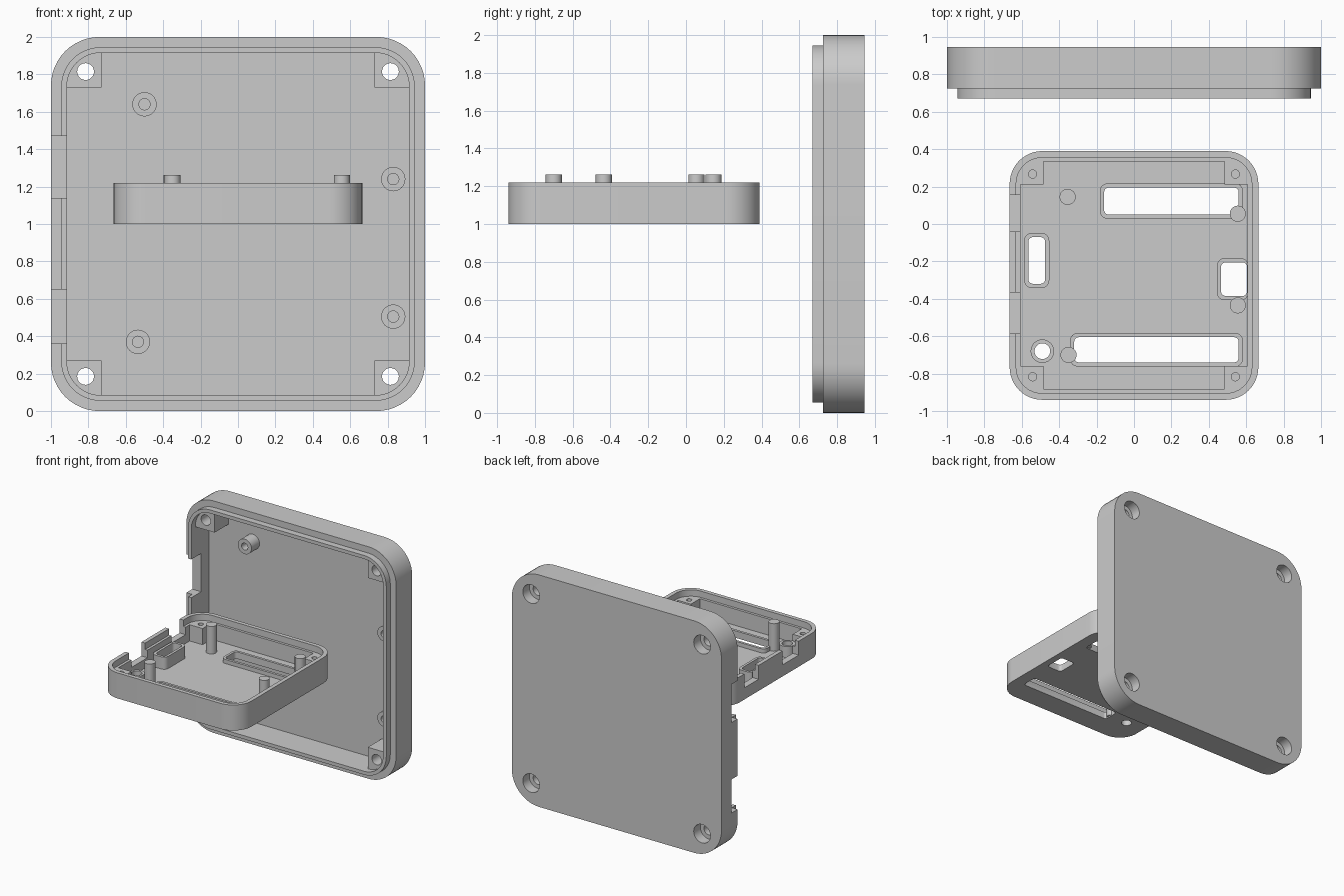
import bpy, bmesh, math
from mathutils import Matrix

default = bpy.data.objects.get("Cube")
if default:
    bpy.data.objects.remove(default, do_unlink=True)

grey = bpy.data.materials.new("light_grey_plastic")
grey.use_nodes = True
colour = (0.6, 0.6, 0.6, 1)
grey.diffuse_color = colour
grey.node_tree.nodes["Principled BSDF"].inputs["Base Color"].default_value = colour


# Outlines, all counter-clockwise
def rounded(x0, x1, y0, y1, r, steps=8):
    corners = [(x1 - r, y1 - r), (x0 + r, y1 - r), (x0 + r, y0 + r), (x1 - r, y0 + r)]
    points = []
    for quarter, (cx, cy) in enumerate(corners):
        for i in range(steps + 1):
            a = (quarter + i / steps) * math.pi / 2
            points.append((cx + r * math.cos(a), cy + r * math.sin(a)))
    return points


def square(half, r):
    return rounded(-half, half, -half, half, r, 12)


def rect(x0, x1, y0, y1):
    return [(x0, y0), (x1, y0), (x1, y1), (x0, y1)]


def circle(x, y, r, n=24):
    return [(x + r * math.cos(i * math.tau / n), y + r * math.sin(i * math.tau / n)) for i in range(n)]


def plus(arm, notch):
    # square with its four corners left out
    a, b = arm, notch
    return [(a, -b), (a, b), (b, b), (b, a), (-b, a), (-b, b),
            (-a, b), (-a, -b), (-b, -b), (-b, -a), (b, -a), (b, -b)]


def prism(name, outline, z0, z1, soft=0):
    bm = bmesh.new()
    low = [bm.verts.new((x, y, z0)) for x, y in outline]
    high = [bm.verts.new((x, y, z1)) for x, y in outline]
    base = bm.faces.new(low[::-1])
    bm.faces.new(high)
    n = len(outline)
    for i in range(n):
        j = (i + 1) % n
        bm.faces.new((low[i], low[j], high[j], high[i]))
    if soft:
        bmesh.ops.bevel(bm, geom=list(base.edges), offset=soft, segments=3,
                        profile=0.5, affect='EDGES')
    bmesh.ops.recalc_face_normals(bm, faces=bm.faces)
    mesh = bpy.data.meshes.new(name)
    bm.to_mesh(mesh)
    bm.free()
    mesh.materials.append(grey)
    ob = bpy.data.objects.new(name, mesh)
    bpy.context.collection.objects.link(ob)
    return ob


def combine(ob, other, operation='DIFFERENCE'):
    mod = ob.modifiers.new("cut", 'BOOLEAN')
    mod.operation = operation
    mod.solver = 'EXACT'
    mod.object = other
    bpy.context.view_layer.objects.active = ob
    bpy.ops.object.modifier_apply(modifier=mod.name)
    bpy.data.objects.remove(other, do_unlink=True)


def cut(ob, outline, z0, z1):
    combine(ob, prism("cutter", outline, z0, z1))


def finish(parts, placement):
    for ob in parts:
        ob.matrix_world = placement
        bpy.ops.object.select_all(action='DESELECT')
        ob.select_set(True)
        bpy.context.view_layer.objects.active = ob
        bpy.ops.object.shade_smooth_by_angle(angle=math.radians(35))


SIGNS = [(sx, sy) for sx in (-1, 1) for sy in (-1, 1)]

# Large back case: tray with a raised lip, corner screw blocks and side notches
case = prism("back_case", square(1.0, 0.26), 0, 0.22, soft=0.02)
combine(case, prism("lip", square(0.945, 0.21), 0.1, 0.275), 'UNION')
cut(case, plus(0.915, 0.73), 0.03, 0.5)
cut(case, square(0.915, 0.18), 0.22, 0.5)
for sx, sy in SIGNS:
    cut(case, circle(sx * 0.815, sy * 0.815, 0.045), -0.1, 0.5)
    cut(case, circle(sx * 0.815, sy * 0.815, 0.08), -0.1, 0.09)
for v0, v1 in ((0.14, 0.47), (-0.64, -0.35)):
    cut(case, rect(-1.1, -0.9, v0, v1), 0.14, 0.5)
case_parts = [case]

# Hollow standoffs in the back case
for i, (x, y) in enumerate([(-0.5, 0.64), (0.83, 0.24), (0.83, -0.495), (-0.535, -0.63)]):
    post = prism(f"case_standoff_{i + 1}", circle(x, y, 0.065), 0.02, 0.14)
    cut(post, circle(x, y, 0.03), 0.05, 0.3)
    case_parts.append(post)

finish(case_parts, Matrix.Translation((0, 0.945, 1)) @ Matrix.Rotation(math.pi / 2, 4, 'X'))

# Small front cover: tray with a recessed rim and corner screw blocks
cover = prism("front_cover", square(0.665, 0.175), 0, 0.22, soft=0.015)
cut(cover, square(0.63, 0.14), 0.165, 0.5)
cut(cover, plus(0.608, 0.485), 0.025, 0.5)
for sx, sy in SIGNS:
    cut(cover, circle(sx * 0.542, sy * 0.542, 0.022, 16), 0.06, 0.5)
for v0, v1 in ((0.235, 0.43), (-0.31, -0.09)):
    cut(cover, rect(-0.7, -0.6, v0, v1), 0.1, 0.5)
cover_parts = [cover]

# Window slots with raised frames: x range, y range, frame height
slots = {
    "long_rear_slot": (-0.16, 0.56, 0.325, 0.47, 0.06),
    "long_front_slot": (-0.32, 0.56, -0.465, -0.33, 0.06),
    "side_slot": (-0.565, -0.475, -0.045, 0.205, 0.13),
    "port_slot": (0.465, 0.605, -0.11, 0.07, 0.06),
}
for name, (x0, x1, y0, y1, top) in slots.items():
    t = 0.022
    hole = rounded(x0, x1, y0, y1, 0.025, 4)
    cut(cover, hole, -0.1, 0.3)
    frame = prism(name + "_frame", rounded(x0 - t, min(x1 + t, 0.612), y0 - t, y1 + t, 0.04, 4), 0.01, top)
    cut(frame, hole, -0.1, 0.3)
    cover_parts.append(frame)

# Round button guide
cut(cover, circle(-0.49, -0.405, 0.042), -0.1, 0.3)
guide = prism("button_guide", circle(-0.49, -0.405, 0.063), 0.01, 0.12)
cut(guide, circle(-0.49, -0.405, 0.042), -0.1, 0.3)
cover_parts.append(guide)

# Tall locating pins
for i, (x, y) in enumerate([(-0.355, 0.42), (0.555, 0.33), (0.555, -0.16), (-0.35, -0.425)]):
    cover_parts.append(prism(f"cover_pin_{i + 1}", circle(x, y, 0.043), 0.01, 0.262))

finish(cover_parts, Matrix.Translation((0, -0.275, 1)))
